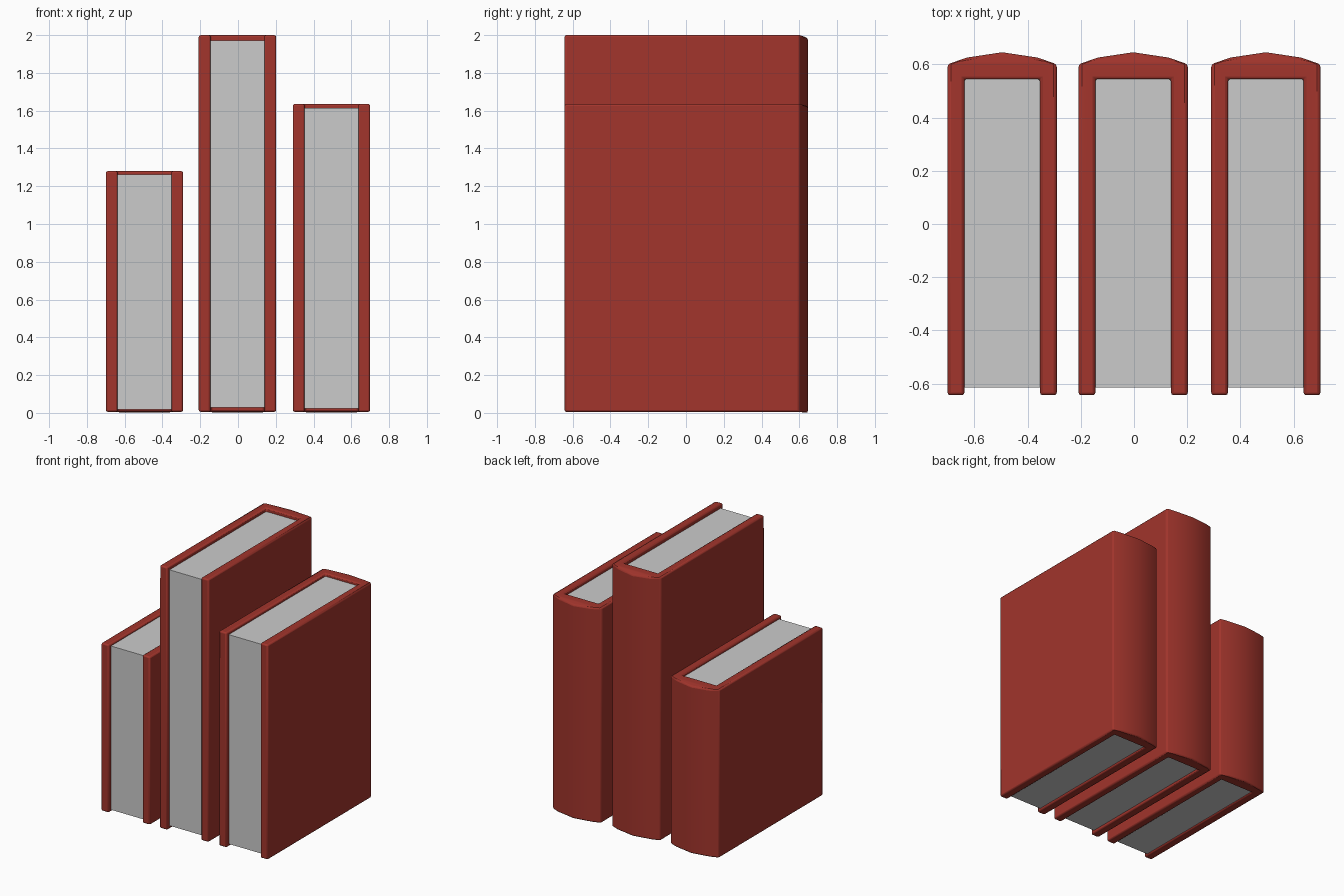
import bpy, bmesh, math

if "Cube" in bpy.data.objects:
    bpy.data.objects.remove(bpy.data.objects["Cube"])

red = bpy.data.materials.new("red_cover")
red.diffuse_color = (0.36, 0.035, 0.025, 1)
red.use_nodes = True
red.node_tree.nodes["Principled BSDF"].inputs["Base Color"].default_value = red.diffuse_color

W, T = 0.205, 0.063                        # half width, board thickness
FRONT, HINGE, INNER = -0.643, 0.60, 0.545  # board front, spine corner, spine inside


def make_object(name, bm, x):
    bmesh.ops.recalc_face_normals(bm, faces=bm.faces[:])
    me = bpy.data.meshes.new(name)
    bm.to_mesh(me)
    bm.free()
    ob = bpy.data.objects.new(name, me)
    ob.location.x = x
    bpy.context.collection.objects.link(ob)
    return ob


def make_cover(name, x, height):
    # U-shaped section: two boards joined by a rounded spine
    i = W - T
    pts = [(-W, FRONT), (-i, FRONT), (-i, INNER), (i, INNER), (i, FRONT), (W, FRONT),
           (W, HINGE), (0.133, 0.625), (0, 0.645), (-0.133, 0.625), (-W, HINGE)]
    caps = [(0, 1, 2, 10), (2, 3, 6, 10), (3, 4, 5, 6), (6, 7, 8, 9, 10)]
    bm = bmesh.new()
    # ends slope down a little past the hinge
    low = [bm.verts.new((px, py, 0.005 - max(0, py - HINGE) / 9)) for px, py in pts]
    top = [bm.verts.new((px, py, height - max(0, py - HINGE) / 3 * height / 2)) for px, py in pts]
    for ring in (low, top):
        for c in caps:
            bm.faces.new([ring[k] for k in c])
    n = len(pts)
    for k in range(n):
        j = (k + 1) % n
        bm.faces.new((low[k], low[j], top[j], top[k]))
    ob = make_object(name, bm, x)
    ob.data.materials.append(red)
    bev = ob.modifiers.new("soft_edges", 'BEVEL')
    bev.width = 0.01
    bev.segments = 2
    bev.limit_method = 'ANGLE'
    bev.angle_limit = math.radians(50)
    bpy.ops.object.select_all(action='DESELECT')
    ob.select_set(True)
    bpy.context.view_layer.objects.active = ob
    bpy.ops.object.shade_smooth_by_angle(angle=math.radians(30))


def make_pages(name, x, height):
    # page block, slightly recessed inside the cover
    bm = bmesh.new()
    bmesh.ops.create_cube(bm, size=1)
    y0, y1, z0, z1 = -0.615, INNER, 0.0145 * height, 0.986 * height
    for v in bm.verts:
        v.co.x *= 2 * (W - T)
        v.co.y = y1 if v.co.y > 0 else y0
        v.co.z = z1 if v.co.z > 0 else z0
    make_object(name, bm, x)


# three books: short, tall, medium
for label, x, height in (("short", -0.495, 1.28), ("tall", -0.003, 2.0), ("medium", 0.495, 1.636)):
    make_cover(label + "_book_cover", x, height)
    make_pages(label + "_book_pages", x, height)
